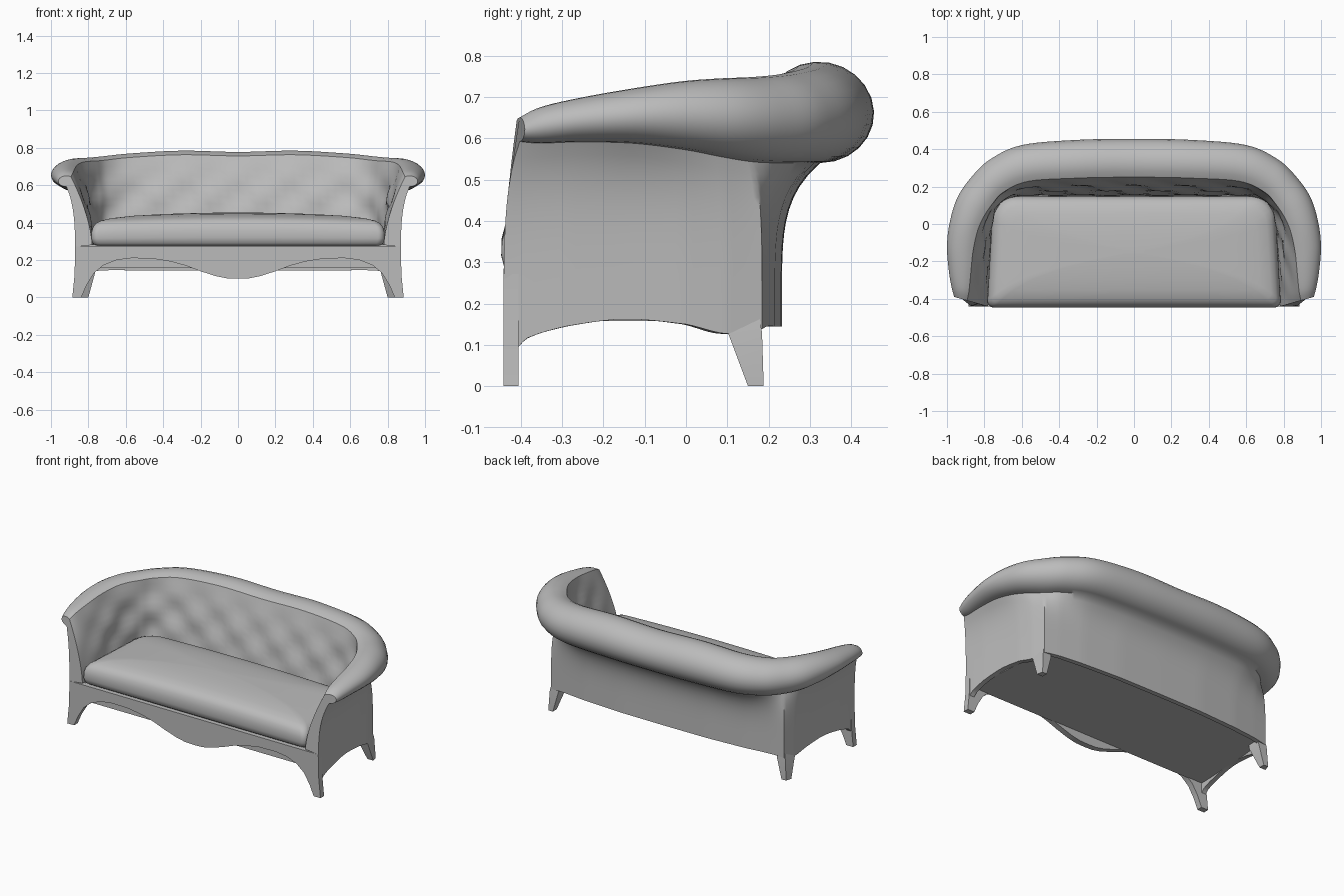
import bpy
import bmesh
from math import sin, cos, pi, radians
from mathutils import Vector

cube = bpy.data.objects.get("Cube")
if cube:
    bpy.data.objects.remove(cube, do_unlink=True)

GREY = (0.5, 0.5, 0.5, 1.0)
upholstery = bpy.data.materials.new("grey upholstery")
upholstery.use_nodes = True
upholstery.diffuse_color = GREY
upholstery.node_tree.nodes["Principled BSDF"].inputs["Base Color"].default_value = GREY


def finish(name, bm, angle=45):
    """Turn a bmesh into a smooth-shaded object with sharp edges kept."""
    bmesh.ops.recalc_face_normals(bm, faces=bm.faces)
    mesh = bpy.data.meshes.new(name)
    bm.to_mesh(mesh)
    bm.free()
    mesh.materials.append(upholstery)
    mesh.shade_smooth()
    mesh.set_sharp_from_angle(angle=radians(angle))
    obj = bpy.data.objects.new(name, mesh)
    bpy.context.collection.objects.link(obj)
    return obj


def loft(name, rings, angle=45):
    """Skin closed rings of points and cap both ends."""
    bm = bmesh.new()
    rows = [[bm.verts.new(p) for p in ring] for ring in rings]
    count = len(rows[0])
    for a, b in zip(rows, rows[1:]):
        for i in range(count):
            j = (i + 1) % count
            bm.faces.new((a[i], a[j], b[j], b[i]))
    bm.faces.new(rows[0])
    bm.faces.new(rows[-1][::-1])
    return finish(name, bm, angle)


def catmull(p0, p1, p2, p3, t):
    return [0.5 * (2 * b + (c - a) * t + (2 * a - 5 * b + 4 * c - d) * t * t
                   + (3 * b - a - 3 * c + d) * t ** 3)
            for a, b, c, d in zip(p0, p1, p2, p3)]


# Stations from back centre to arm front:
# outer base x y, roll edge x y, inner base x y, roll bottom, roll top, roll radius, hem
HALF = [
    (0, .232, 0, .455, 0, .15, .54, .778, .13, .145),
    (.3, .23, .3, .45, .3, .15, .54, .785, .13, .145),
    (.56, .215, .6, .422, .55, .15, .54, .77, .125, .145),
    (.72, .197, .77, .345, .68, .13, .54, .755, .12, .145),
    (.815, .184, .87, .25, .73, .08, .543, .748, .115, .138),
    (.835, .1, .945, .14, .75, .03, .555, .745, .11, .127),
    (.848, 0, .985, .01, .76, -.03, .573, .738, .1, .15),
    (.857, -.15, 1, -.12, .77, -.15, .588, .72, .09, .162),
    (.866, -.29, .99, -.25, .775, -.28, .591, .697, .075, .145),
    (.869, -.385, .975, -.34, .78, -.38, .588, .675, .06, .116),
    (.87, -.441, .961, -.39, .78, -.441, .592, .65, .045, .06),
]


def mirrored(s):
    return tuple(-v if i in (0, 2, 4) else v for i, v in enumerate(s))


stations = [mirrored(s) for s in HALF[:0:-1]] + HALF
path = []
last = len(stations) - 1
STEPS = 6
for k in range(last):
    quad = [stations[min(max(k + o, 0), last)] for o in (-1, 0, 1, 2)]
    for step in range(STEPS):
        t = step / STEPS
        # The outer base keeps straight runs, so the rear corners stay crisp
        foot = Vector(quad[1][:2]).lerp(Vector(quad[2][:2]), t)
        path.append([*foot, *catmull(*quad, t)[2:]])
path.append(stations[-1])

# Arc length along the inner wall, measured from the back centre
arc = [0.0]
for a, b in zip(path, path[1:]):
    arc.append(arc[-1] + (Vector(b[4:6]) - Vector(a[4:6])).length)
half_arc = arc[-1] / 2


def lining(s):
    """Point on the inside of the thin skirt below the seat."""
    outer, inner = Vector(s[0:2]), Vector(s[4:6])
    return outer + (inner - outer).normalized() * 0.03


def shell_section(s, u):
    """Outer wall, flare, rolled rim, tufted inner wall and thin skirt."""
    outer, edge, inner = Vector(s[0:2]), Vector(s[2:4]), Vector(s[4:6])
    low, high, radius, hem = s[6:]
    out = (edge - inner).normalized()
    centre = edge - out * radius
    mid, tall = (low + high) / 2, (high - low) / 2
    pts = []
    for i in range(14):
        f = i / 14
        pts.append((*outer.lerp(centre, f ** 5), hem + (low - hem) * f))
    for i in range(15):
        a = radians(-90 + 215 * i / 14)
        pts.append((*(centre + out * radius * cos(a)), mid + tall * sin(a)))
    top = Vector(pts[-1][:2])
    top_z = pts[-1][2]
    fade = max(0, min(1, (half_arc - abs(u)) / 0.3))
    for i in range(1, 14):
        g = 1 - i / 13
        z = 0.28 + (top_z - 0.28) * g
        tuft = 0.014 * fade * sin(pi * g) * cos(u * 2 * pi / 0.28) * cos((z - 0.55) * pi / 0.12)
        pts.append((*(inner.lerp(top, g ** 1.6) + out * tuft), z))
    pts += [(*lining(s), 0.275), (*lining(s), hem)]
    return pts


loft("back_and_arms", [shell_section(s, u - half_arc) for s, u in zip(path, arc)])


def plate(name, outline, y0, y1):
    """Extrude a front outline from y0 to y1."""
    return loft(name, [[(x, y, z) for x, z in outline] for y in (y0, y1)], 30)


# Front apron with the scalloped hem running into the front legs
hem_curve = [(0, .1), (.06, .102), (.12, .114), (.2, .14), (.28, .17), (.36, .192),
             (.46, .208), (.57, .21), (.65, .2), (.72, .172), (.77, .13),
             (.81, .065), (.838, 0), (.886, 0), (.874, .12), (.87, .272)]
outline = hem_curve + [(-x, z) for x, z in hem_curve[:0:-1]]
plate("front_apron", outline, -.4412, -.405)

# Seat base closing the underside
base = [lining(s) for s in path[1:-1]]
loft("seat_base", [[(p.x, max(p.y, -.41), z) for p in base] for z in (.158, .282)])

# Rear legs
for side, label in ((1, "left"), (-1, "right")):
    def leg_ring(x0, x1, y0, y1, z):
        return [(side * x, y, z) for x, y in ((x0, y0), (x1, y0), (x1 - .01, y1), (x0, y1))]
    loft("rear_leg_" + label, [leg_ring(.8, .842, .15, .188, 0),
                               leg_ring(.765, .834, .102, .184, .128),
                               leg_ring(.77, .82, .09, .175, .19)], 30)

# Seat cushion: rounded footprint, inset layer by layer towards the crown
footprint = []
for cx, cy, r, start in ((.635, .025, .12, 0), (-.635, .025, .12, 90),
                         (-.745, -.408, .035, 180), (.745, -.408, .035, 270)):
    for i in range(7):
        a = radians(start + 15 * i)
        footprint.append((cx + r * cos(a), cy + r * sin(a)))
dense = []
for p, q in zip(footprint, footprint[1:] + footprint[:1]):
    n = max(1, int((Vector(q) - Vector(p)).length / 0.1))
    dense += [Vector(p).lerp(Vector(q), i / n) for i in range(n)]


def cushion_ring(inset, z):
    """One layer, drooping slightly towards the sides as it rises."""
    ring = []
    lift = (z - 0.277) / 0.177
    for p in dense:
        x = p.x * (1 - inset / .78 - .62 * (inset / .295) ** 3)
        y = -.15 + (p.y + .15) * (1 - inset / .295)
        ring.append((x, y, z - lift * 0.02 * (x / .78) ** 2))
    return ring


layers = [(.02, .277), (.003, .29), (-.004, .32), (-.003, .358), (.005, .388), (.02, .41),
          (.045, .425), (.09, .437), (.15, .446), (.21, .451), (.26, .453), (.285, .454)]
loft("seat_cushion", [cushion_ring(*layer) for layer in layers], 60)
